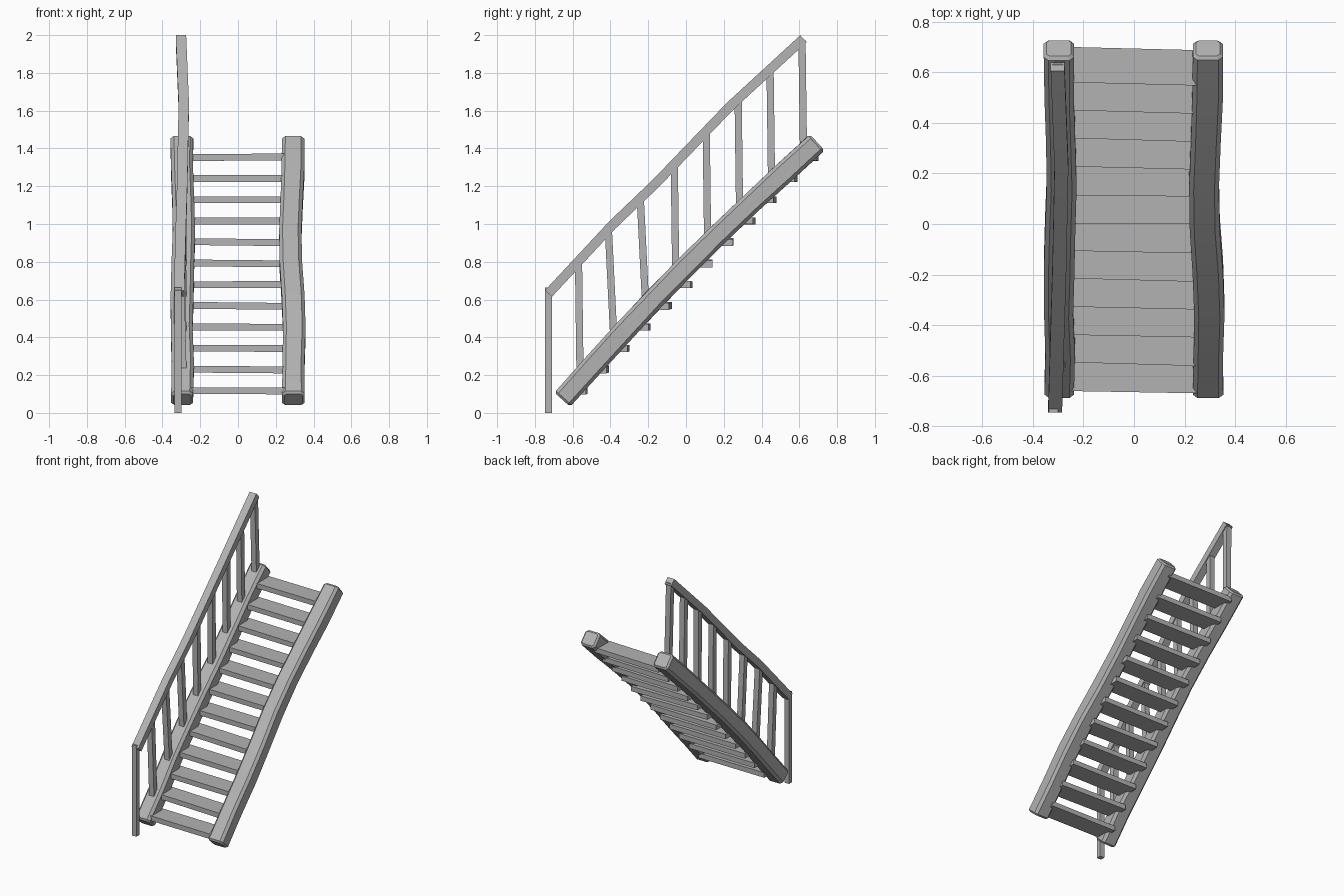
import bpy, bmesh, math, random
from mathutils import Vector

random.seed(4)
cube = bpy.data.objects.get("Cube")
if cube:
    bpy.data.objects.remove(cube, do_unlink=True)

grey = bpy.data.materials.new("wood_grey")
grey.use_nodes = True
COLOUR = (0.45, 0.45, 0.45, 1)
grey.diffuse_color = COLOUR
grey.node_tree.nodes["Principled BSDF"].inputs["Base Color"].default_value = COLOUR


def beam(name, path, width, depth, chamfer=0.0, wobble=0.0):
    """Sweep a chamfered rectangle along a path of (x, y, z) points."""
    bm = bmesh.new()
    pts = [Vector(p) for p in path]
    rings = []
    for i, p in enumerate(pts):
        t = (pts[min(i + 1, len(pts) - 1)] - pts[max(i - 1, 0)])
        t.x = 0
        t.normalize()
        side = Vector((1, 0, 0))
        up = side.cross(t)
        w = width / 2 * (1 + random.uniform(-wobble, wobble))
        d = depth / 2 * (1 + random.uniform(-wobble, wobble))
        c = chamfer
        if c:
            outline = [(w, d - c), (w - c, d), (c - w, d), (-w, d - c),
                       (-w, c - d), (c - w, -d), (w - c, -d), (w, c - d)]
        else:
            outline = [(w, d), (-w, d), (-w, -d), (w, -d)]
        rings.append([bm.verts.new(p + side * a + up * b) for a, b in outline])
    n = len(rings[0])
    for a, b in zip(rings, rings[1:]):
        for k in range(n):
            bm.faces.new((a[k], a[(k + 1) % n], b[(k + 1) % n], b[k]))
    caps = [bm.faces.new(rings[0]), bm.faces.new(rings[-1])]
    if chamfer:
        # soften the sawn ends
        edges = list({e for f in caps for e in f.edges})
        bmesh.ops.bevel(bm, geom=edges, offset=0.012, segments=1, affect='EDGES')
    bmesh.ops.recalc_face_normals(bm, faces=bm.faces)
    mesh = bpy.data.meshes.new(name)
    bm.to_mesh(mesh)
    bm.free()
    mesh.materials.append(grey)
    obj = bpy.data.objects.new(name, mesh)
    bpy.context.collection.objects.link(obj)
    bpy.ops.object.select_all(action='DESELECT')
    obj.select_set(True)
    bpy.context.view_layer.objects.active = obj
    bpy.ops.object.shade_smooth_by_angle(angle=math.radians(30))
    return obj


# Stringers: hand-hewn beams that bow slightly up and wander sideways
START, END = Vector((0, -0.655, 0.07)), Vector((0, 0.695, 1.432))
drift = {"right_stringer": [-0.296, -0.292, -0.298, -0.296, -0.292, -0.286, -0.29, -0.296, -0.297],
         "left_stringer": [0.293, 0.294, 0.298, 0.292, 0.28, 0.277, 0.284, 0.291, 0.292]}
for name, xs in drift.items():
    path = []
    for i, x in enumerate(xs):
        f = i / (len(xs) - 1)
        p = START.lerp(END, f)
        bow = 0.022 * math.sin(math.pi * f)
        path.append((x, p.y - bow, p.z + bow))
    beam(name, path, 0.118, 0.114, 0.018, 0.03)

# Treads: thin boards, each a little uneven
for i in range(12):
    y, z = -0.595 + 0.1108 * i, 0.117 + 0.1124 * i
    tread = beam(f"tread_{i + 1}", [(0, -0.07, 0), (0, 0.07, 0)], 0.54, 0.036)
    tread.location = (0, y, z)
    tread.rotation_euler = (0, random.uniform(-0.008, 0.012), random.uniform(-0.03, 0))

# Handrail and its foot post
rail = [(-0.312, -0.728, 0.632), (-0.302, -0.39, 0.995), (-0.295, -0.16, 1.215),
        (-0.287, 0.235, 1.625), (-0.302, 0.622, 1.981)]
beam("handrail", rail, 0.055, 0.05)
beam("foot_post", [(-0.318, -0.728, 0), (-0.318, -0.728, 0.664)], 0.036, 0.036)


def rail_at(y):
    for a, b in zip(rail, rail[1:]):
        if y <= b[1]:
            return Vector(a).lerp(Vector(b), (y - a[1]) / (b[1] - a[1]))
    return Vector(rail[-1])


# Balusters from the right stringer up into the handrail
for i in range(8):
    y = -0.565 + 0.169 * i
    lean = 0.015 if i in (1, 2) else 0.004
    top = rail_at(y - lean)
    foot_z = 0.20 + 1.0 * (y + 0.565)
    beam(f"baluster_{i + 1}", [(-0.292, y + lean, foot_z), (top.x, y - lean, top.z)], 0.04, 0.038)
